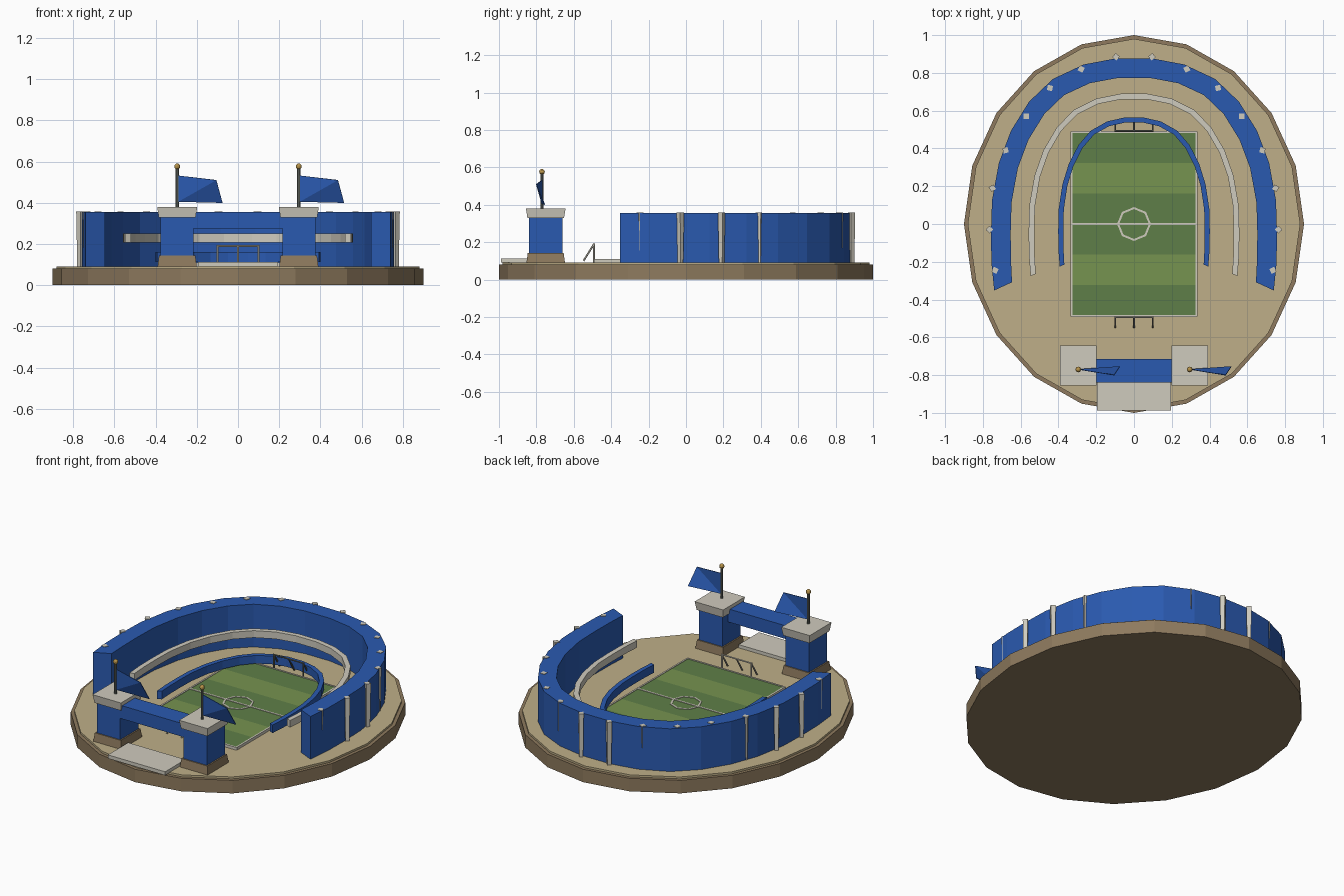
import bpy, bmesh, math
from mathutils import Vector, Matrix

if "Cube" in bpy.data.objects:
    bpy.data.objects.remove(bpy.data.objects["Cube"])

def mat(name, hexcol):
    m = bpy.data.materials.new(name)
    c = [int(hexcol[i:i + 2], 16) / 255 for i in (0, 2, 4)]
    m.diffuse_color = [x / 12.92 if x <= .04 else ((x + .055) / 1.055) ** 2.4 for x in c] + [1]
    m.use_nodes = True
    m.node_tree.nodes["Principled BSDF"].inputs["Base Color"].default_value = m.diffuse_color
    return m

BLUE, STONE = mat("blue", "2A5AB0"), mat("stone", "CFCBBE")
EARTH, SAND = mat("earth", "8E7A5E"), mat("sand", "BFAF88")
DARK, LIGHT = mat("grass_dark", "5F7F48"), mat("grass_light", "769350")
METAL, GOLD = mat("metal", "6B7068"), mat("gold", "B8944A")

def finish(name, bm, m):
    bmesh.ops.recalc_face_normals(bm, faces=bm.faces)
    me = bpy.data.meshes.new(name)
    bm.to_mesh(me)
    bm.free()
    me.materials.append(m)
    ob = bpy.data.objects.new(name, me)
    bpy.context.collection.objects.link(ob)
    return ob

def box(name, x0, x1, y0, y1, z0, z1, m, top=1.0, bottom=1.0):
    bm = bmesh.new()
    bmesh.ops.create_cube(bm, size=1)
    for v in bm.verts:
        s = top if v.co.z > 0 else bottom
        v.co = Vector(((x0 + x1) / 2 + v.co.x * s * (x1 - x0),
                       (y0 + y1) / 2 + v.co.y * s * (y1 - y0),
                       z0 if v.co.z < 0 else z1))
    return finish(name, bm, m)

def rods(name, segments, r, m, n=6):
    bm = bmesh.new()
    for a, b in segments:
        a, b = Vector(a), Vector(b)
        d = b - a
        M = Matrix.Translation((a + b) / 2) @ d.to_track_quat('Z', 'Y').to_matrix().to_4x4()
        bmesh.ops.create_cone(bm, cap_ends=True, segments=n, radius1=r, radius2=r,
                              depth=d.length, matrix=M)
    return finish(name, bm, m)

def disc(name, rx, ry, z0, z1, m):
    bm = bmesh.new()
    bmesh.ops.create_cone(bm, cap_ends=True, segments=20, radius1=1, radius2=1, depth=1)
    for i, v in enumerate(bm.verts):
        a = round(math.atan2(v.co.y, v.co.x) / (math.pi / 10)) * math.pi / 10
        v.co = (rx * math.cos(a), ry * math.sin(a), z0 if v.co.z < 0 else z1)
    return finish(name, bm, m)

# Ground
disc("base", .9, 1, 0, .08, EARTH)
disc("sand_top", .88, .98, .08, .092, SAND)

# Pitch with mown stripes
for i, m in enumerate([DARK, LIGHT, DARK, DARK, LIGHT, DARK]):
    y = -.486 + i * .162
    box(f"pitch_stripe_{i}", -.33, .33, y, y + .162, .09, .106, m)

# Pitch markings
for s in (-1, 1):
    box("touch_line", s * .33 - .005, s * .33 + .005, -.49, .49, .09, .109, STONE)
    box("goal_line", -.33, .33, s * .487 - .005, s * .487 + .005, .09, .109, STONE)
box("halfway_line", -.33, .33, -.005, .005, .1, .109, STONE)
bm = bmesh.new()
loops = []
for r, z in ((.079, .104), (.09, .104), (.09, .109), (.079, .109)):
    loops.append([bm.verts.new((r * math.cos(k * math.pi / 4), r * math.sin(k * math.pi / 4), z))
                  for k in range(8)])
for j in range(4):
    for k in range(8):
        bm.faces.new((loops[j][k], loops[j][(k + 1) % 8],
                      loops[(j + 1) % 4][(k + 1) % 8], loops[(j + 1) % 4][k]))
finish("centre_circle", bm, STONE)

# Goals: posts, crossbar and raked stays
for s in (-1, 1):
    y0, y1 = s * .492, s * .548
    seg = [((x, y0, .092), (x, y0, .19)) for x in (-.1, .1)]
    seg += [((-.104, y0, .19), (.104, y0, .19))]
    seg += [((x, y0, .19), (x, y1, .1)) for x in (-.1, 0, .1)]
    rods("goal", seg, .005, STONE if s < 0 else METAL)

# Horseshoe stands: one plan path, scaled for each tier
half = [(.693, -.33), (.703, -.2), (.705, -.05), (.70, .12), (.665, .31), (.605, .47),
        (.515, .615), (.40, .725), (.25, .795), (.09, .825)]
path = half + [(-x, y) for x, y in reversed(half)]

def stand(name, sx, sy, w, z0, z1, m):
    pts = [Vector((x * sx, y * sy)) for x, y in path]
    bm = bmesh.new()
    rings = []
    for i, p in enumerate(pts):
        t = pts[min(i + 1, len(pts) - 1)] - pts[max(i - 1, 0)]
        n = Vector((t.y, -t.x)).normalized()
        if i in (0, len(pts) - 1):
            n = Vector((.91 if i == 0 else -.91, -.42))
        a, b = p - n * w / 2, p + n * w / 2
        rings.append([bm.verts.new((q.x, q.y, z)) for q, z in ((a, z0), (b, z0), (b, z1), (a, z1))])
    for r, q in zip(rings, rings[1:]):
        for k in range(4):
            bm.faces.new((r[k], r[(k + 1) % 4], q[(k + 1) % 4], q[k]))
    bm.faces.new(rings[0])
    bm.faces.new(rings[-1])
    return finish(name, bm, m)

stand("outer_stand", 1, 1, .104, .09, .355, BLUE)
stand("middle_tier", .77, .818, .03, .207, .25, STONE)
stand("lower_tier", .55, .667, .027, .112, .162, BLUE)

# Flared columns around the outer stand
for x, y in [(.735, -.245), (.765, -.03), (.75, .19), (.68, .39), (.57, .57),
             (.445, .72), (.28, .82), (.095, .885)]:
    for s in (-1, 1):
        bm = bmesh.new()
        M = Matrix.Translation((s * x, y, .225)) @ Matrix.Rotation(math.atan2(y, s * x), 4, 'Z')
        bmesh.ops.create_cone(bm, cap_ends=True, segments=4, radius1=.015, radius2=.02,
                              depth=.266, matrix=M)
        finish("stand_column", bm, STONE)

# Gateway: piers, caps, flags
for s in (-1, 1):
    x, y = s * .295, -.75
    box("pier_foot", x - .095, x + .095, y - .103, y + .103, .09, .143, EARTH, top=.93)
    box("pier", x - .08, x + .08, y - .089, y + .089, .14, .33, BLUE)
    box("pier_cap", x - .097, x + .097, y - .106, y + .106, .328, .38, STONE, bottom=.92)
    px, py = s * .295, -.77
    rods("flag_pole", [((px, py, .375), (px, py, .57))], .008, METAL, 8)
    bm = bmesh.new()
    bmesh.ops.create_uvsphere(bm, u_segments=10, v_segments=6, radius=.015,
                              matrix=Matrix.Translation((px, py, .576)))
    finish("pole_ball", bm, GOLD)
    bm = bmesh.new()
    vs = [bm.verts.new((px + dx, py + dy, z)) for dx, dy, z in
          ((.005, 0, .405), (.22, .015, .40), (.19, -.03, .51), (.005, 0, .532))]
    bm.faces.new((vs[0], vs[1], vs[2]))
    bm.faces.new((vs[0], vs[2], vs[3]))
    flag = finish("flag", bm, BLUE)
    th = flag.modifiers.new("thickness", 'SOLIDIFY')
    th.thickness, th.offset = .004, 0
box("gate_beam", -.22, .22, -.84, -.715, .275, .356, BLUE)
box("entrance_step", -.195, .195, -.988, -.79, .09, .112, STONE)
